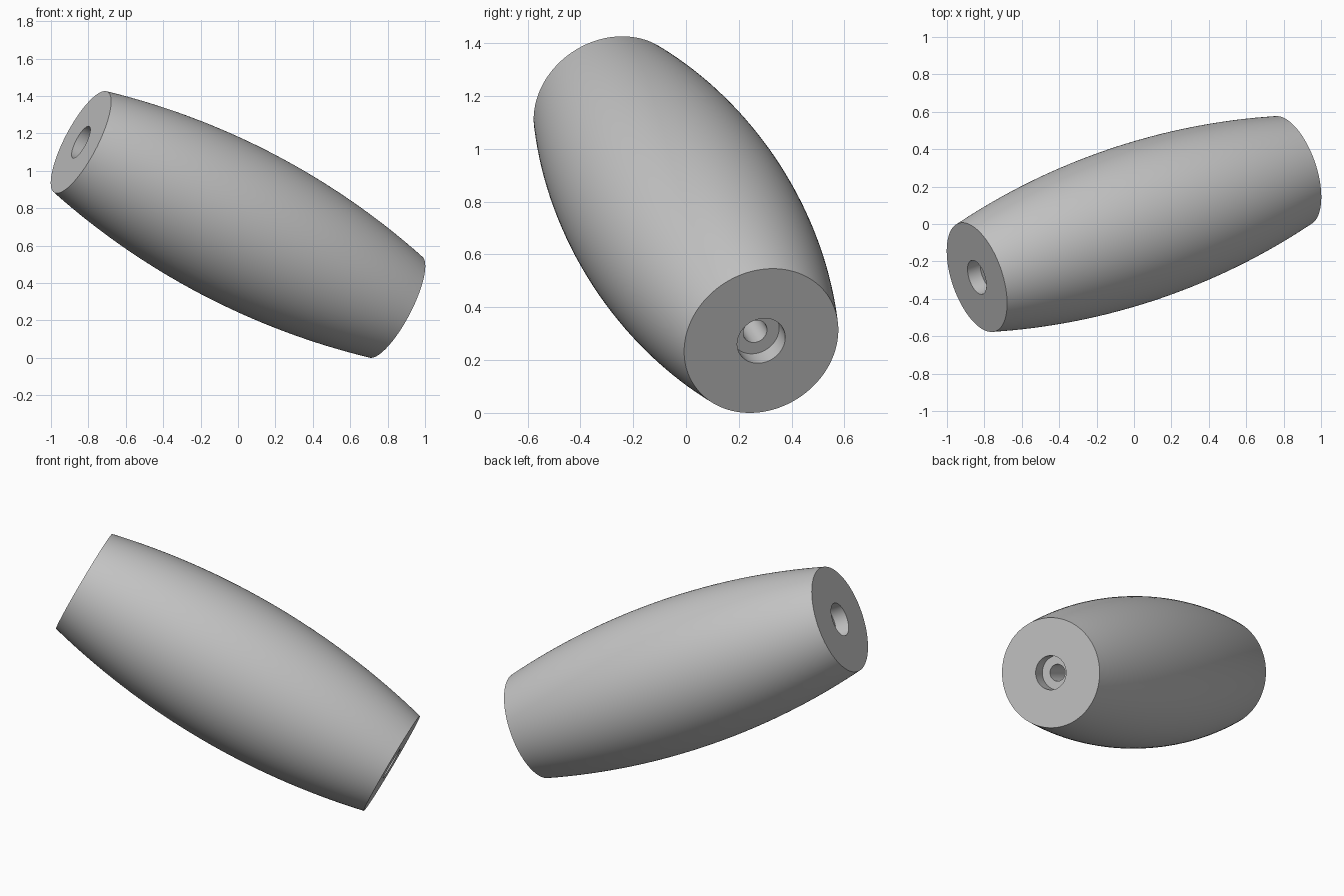
import bpy
import bmesh
import math
from mathutils import Vector

cube = bpy.data.objects.get("Cube")
if cube:
    bpy.data.objects.remove(cube, do_unlink=True)

HALF_LENGTH = 0.99
END_RADIUS, MID_RADIUS = 0.305, 0.422
BORE_RADIUS, RECESS_RADIUS, RECESS_DEPTH = 0.047, 0.095, 0.08
AXIS = Vector((0.84, 0.285, -0.44)).normalized()
ARC_STEPS, SEGMENTS = 32, 128

# Plain grey material
grey = bpy.data.materials.new("plain grey")
grey.use_nodes = True
colour = (0.55, 0.55, 0.55, 1)
grey.diffuse_color = colour
grey.node_tree.nodes["Principled BSDF"].inputs["Base Color"].default_value = colour

# Outer profile: a circular arc bulging between the two flat ends
rise = MID_RADIUS - END_RADIUS
arc_radius = (HALF_LENGTH ** 2 + rise ** 2) / (2 * rise)
sweep = math.asin(HALF_LENGTH / arc_radius)
profile = []
for i in range(ARC_STEPS + 1):
    a = sweep * (2 * i / ARC_STEPS - 1)
    profile.append((MID_RADIUS - arc_radius * (1 - math.cos(a)), arc_radius * math.sin(a)))

# Inner profile: a through bore with a wider recess at each end
shelf = HALF_LENGTH - RECESS_DEPTH
profile += [(RECESS_RADIUS, HALF_LENGTH), (RECESS_RADIUS, shelf),
            (BORE_RADIUS, shelf), (BORE_RADIUS, -shelf),
            (RECESS_RADIUS, -shelf), (RECESS_RADIUS, -HALF_LENGTH)]

# Revolve the closed profile into the barrel
bm = bmesh.new()
verts = [bm.verts.new((r, 0, z)) for r, z in profile]
edges = [bm.edges.new((v, verts[(i + 1) % len(verts)])) for i, v in enumerate(verts)]
bmesh.ops.spin(bm, geom=verts + edges, cent=(0, 0, 0), axis=(0, 0, 1),
               angle=math.tau, steps=SEGMENTS, use_duplicate=False)
bmesh.ops.remove_doubles(bm, verts=bm.verts, dist=0.0001)
bmesh.ops.recalc_face_normals(bm, faces=bm.faces)
mesh = bpy.data.meshes.new("barrel_grip")
bm.to_mesh(mesh)
bm.free()
mesh.materials.append(grey)

# Tilt the barrel and lift it so its lower rim touches the ground
barrel = bpy.data.objects.new("barrel_grip", mesh)
bpy.context.collection.objects.link(barrel)
barrel.rotation_euler = AXIS.to_track_quat('Z', 'Y').to_euler()
barrel.location.z = HALF_LENGTH * abs(AXIS.z) + END_RADIUS * math.sqrt(1 - AXIS.z ** 2)

# Smooth sides with sharp rims
bpy.ops.object.select_all(action='DESELECT')
barrel.select_set(True)
bpy.context.view_layer.objects.active = barrel
bpy.ops.object.shade_smooth_by_angle(angle=math.radians(30))
